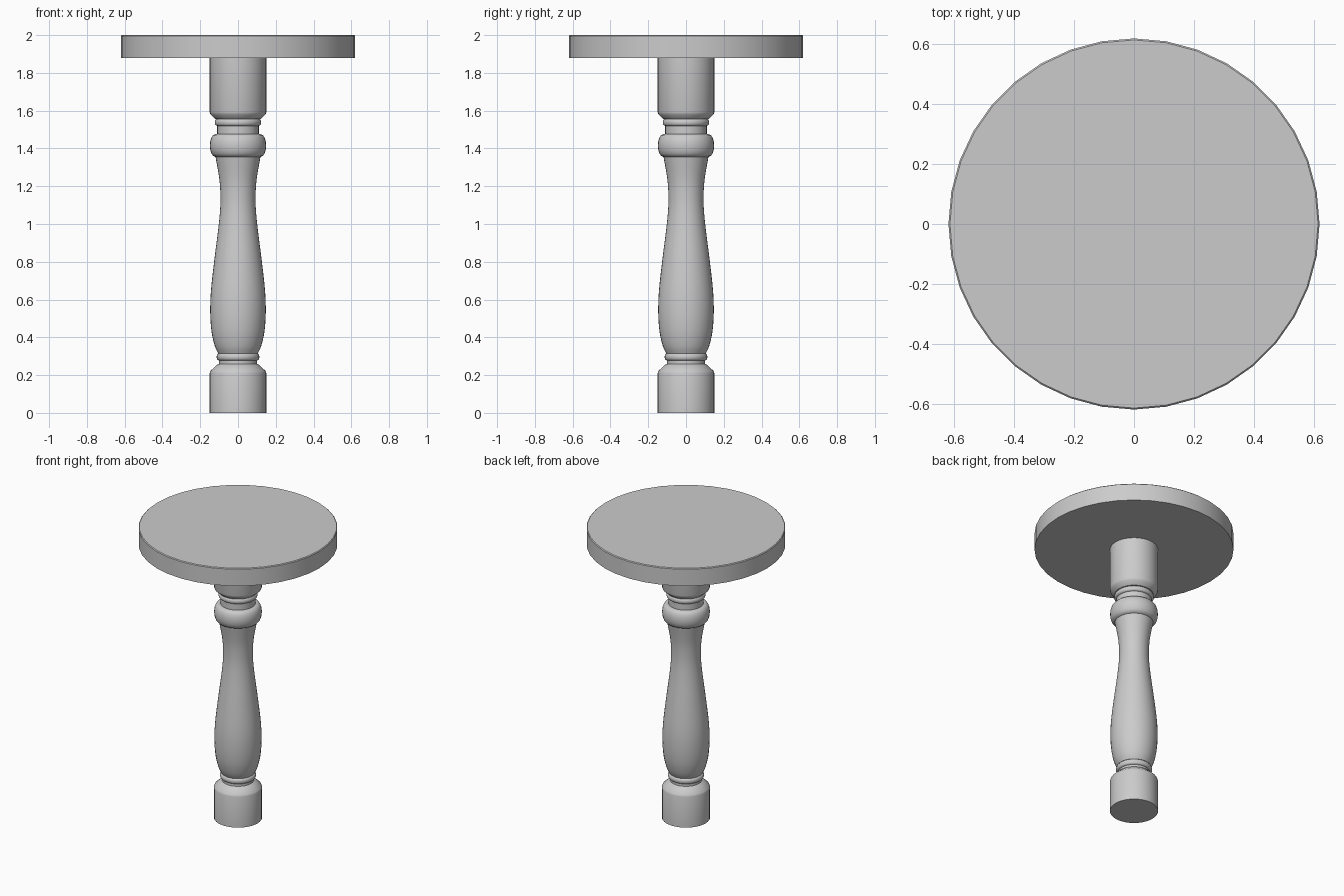
import bpy, bmesh, math

if "Cube" in bpy.data.objects:
    bpy.data.objects.remove(bpy.data.objects["Cube"])

SIDES = 36


def lathe(name, profile):
    """Revolve (radius, z) points about z, closing both ends."""
    bm = bmesh.new()
    rings = []
    for r, z in profile:
        rings.append([bm.verts.new((r * math.cos(2 * math.pi * i / SIDES),
                                    r * math.sin(2 * math.pi * i / SIDES), z))
                      for i in range(SIDES)])
    for a, b in zip(rings, rings[1:]):
        for i in range(SIDES):
            j = (i + 1) % SIDES
            bm.faces.new((a[i], a[j], b[j], b[i]))
    bm.faces.new(rings[0][::-1])
    bm.faces.new(rings[-1])
    mesh = bpy.data.meshes.new(name)
    bm.to_mesh(mesh)
    bm.free()
    ob = bpy.data.objects.new(name, mesh)
    bpy.context.collection.objects.link(ob)
    bpy.ops.object.select_all(action='DESELECT')
    ob.select_set(True)
    bpy.context.view_layer.objects.active = ob
    bpy.ops.object.shade_smooth_by_angle(angle=math.radians(32))
    return ob


def bead(r_in, r_out, z0, z1, n=8):
    """Half-round moulding."""
    return [(r_in + (r_out - r_in) * math.sin(math.pi * k / n),
             (z0 + z1) / 2 - (z1 - z0) / 2 * math.cos(math.pi * k / n))
            for k in range(n + 1)]


def smooth(pts, n=4):
    """Catmull-Rom curve through the points."""
    p = [pts[0]] + pts + [pts[-1]]
    out = []
    for a, b, c, d in zip(p, p[1:], p[2:], p[3:]):
        for k in range(n):
            t = k / n
            out.append(tuple(0.5 * (2 * q + (s - o) * t + (2 * o - 5 * q + 4 * s - u) * t * t
                                    + (3 * q - o - 3 * s + u) * t ** 3)
                             for o, q, s, u in zip(a, b, c, d)))
    return out + [pts[-1]]


# turned column: foot, beads, vase, collar and upper block
foot = [(0.15, 0), (0.15, 0.21), (0.146, 0.222), (0.108, 0.257), (0.1, 0.26), (0.1, 0.277)]
vase = smooth([(0.105, 0.315), (0.123, 0.355), (0.14, 0.43), (0.147, 0.53), (0.143, 0.65),
               (0.124, 0.82), (0.105, 0.97), (0.095, 1.07), (0.093, 1.15),
               (0.099, 1.24), (0.119, 1.355)])
collar = bead(0.121, 0.149, 1.356, 1.475)
neck = [(0.11, 1.476), (0.11, 1.519)]
block = [(0.12, 1.556), (0.146, 1.58), (0.15, 1.592), (0.15, 1.885)]
lathe("pedestal_column", foot + bead(0.102, 0.113, 0.278, 0.314) + vase + collar
      + neck + bead(0.112, 0.123, 1.52, 1.555) + block)

# round table top with a slightly eased upper edge
lathe("table_top", [(0.62, 1.88), (0.62, 1.995), (0.615, 2.0)])
